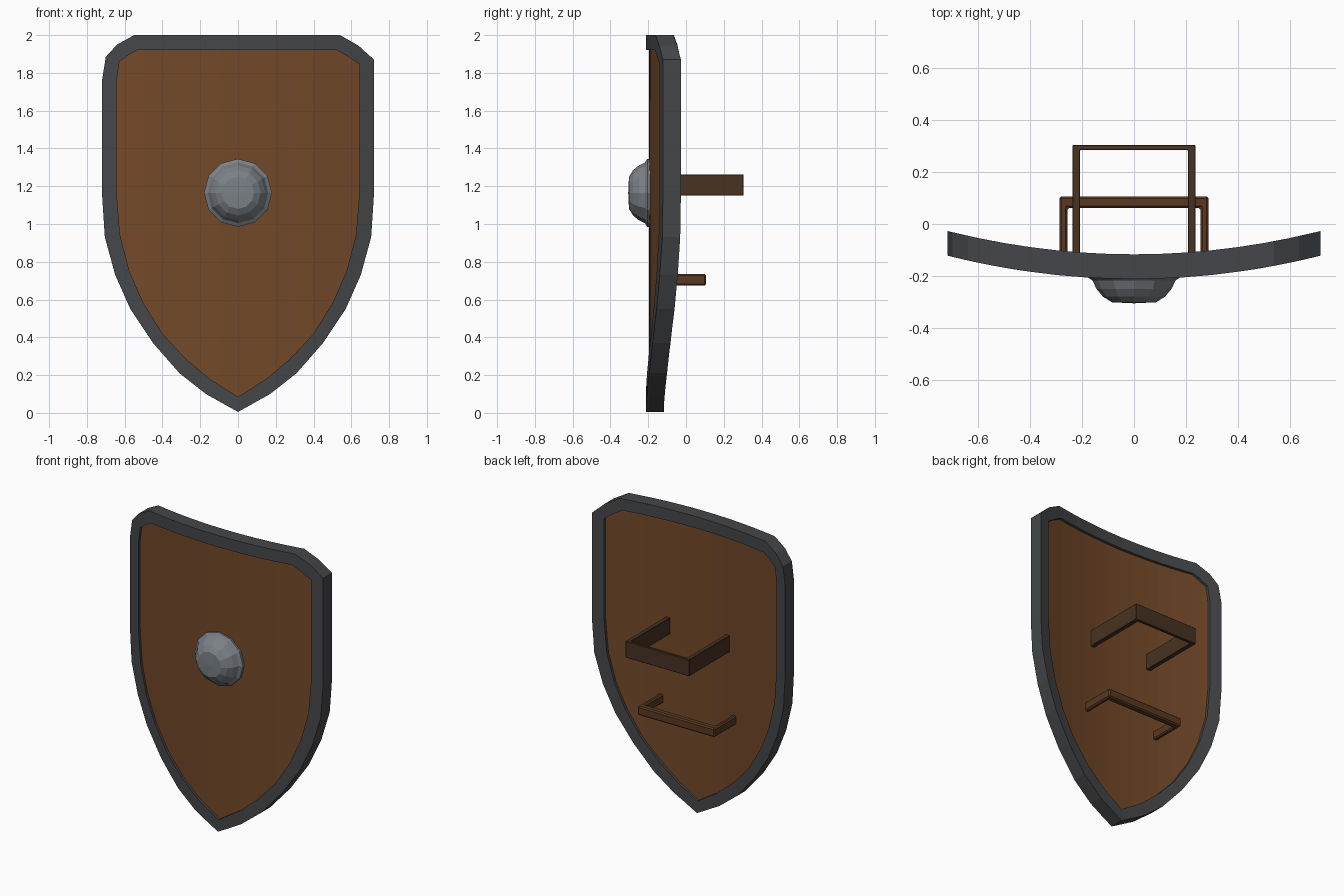
import bpy, bmesh
from math import sin, cos, pi

if "Cube" in bpy.data.objects:
    bpy.data.objects.remove(bpy.data.objects["Cube"])

def material(name, rgb):
    m = bpy.data.materials.new(name)
    m.diffuse_color = (*rgb, 1)
    m.use_nodes = True
    m.node_tree.nodes["Principled BSDF"].inputs["Base Color"].default_value = m.diffuse_color
    return m

wood = material("wood", (0.17, 0.066, 0.022))
iron = material("dark_iron", (0.06, 0.062, 0.067))
steel = material("steel", (0.2, 0.22, 0.24))
leather = material("leather", (0.065, 0.032, 0.016))
grip_wood = material("grip_wood", (0.10, 0.04, 0.015))

def finish(name, bm, mat):
    bmesh.ops.recalc_face_normals(bm, faces=bm.faces)
    me = bpy.data.meshes.new(name)
    bm.to_mesh(me)
    bm.free()
    me.materials.append(mat)
    ob = bpy.data.objects.new(name, me)
    bpy.context.collection.objects.link(ob)
    return ob

# Outlines in (x, z): mirrored lower curve plus the clipped top corners
def outline(tip, side, right, left):
    return [(0, tip)] + side + right + left + [(-x, z) for x, z in reversed(side)]

outer = outline(0.005,
    [(.17, .10), (.31, .21), (.45, .37), (.57, .55), (.65, .73), (.705, .93), (.72, 1.16)],
    [(.72, 1.765), (.72, 1.87), (.637, 1.945), (.54, 2.0)],
    [(-.55, 2.0), (-.64, 1.95), (-.70, 1.885), (-.72, 1.76)])
inner = outline(0.085,
    [(.15, .18), (.28, .29), (.40, .42), (.50, .58), (.575, .75), (.625, .945), (.643, 1.17)],
    [(.643, 1.75), (.643, 1.845), (.58, 1.888), (.52, 1.922)],
    [(-.53, 1.922), (-.58, 1.895), (-.628, 1.86), (-.643, 1.75)])
middle = [((a + c) / 2, (b + d) / 2) for (a, b), (c, d) in zip(outer, inner)]

# Cut a flat panel into vertical strips, curve it and thicken it backwards
def curved_panel(name, bm, y_front, depth, mat):
    for i in range(-6, 7):
        bmesh.ops.bisect_plane(bm, geom=bm.verts[:] + bm.edges[:] + bm.faces[:],
                               plane_co=(i * 0.1, 0, 0), plane_no=(1, 0, 0), dist=1e-4)
    for v in bm.verts:
        v.co.y = y_front + 0.09 * (v.co.x / 0.72) ** 2
    front = bm.faces[:]
    ext = bmesh.ops.extrude_face_region(bm, geom=front, use_keep_orig=True)
    for v in ext["geom"]:
        if isinstance(v, bmesh.types.BMVert):
            v.co.y += depth
    return finish(name, bm, mat)

# Wooden board
bm = bmesh.new()
bm.faces.new([bm.verts.new((x, 0, z)) for x, z in middle])
curved_panel("board", bm, -0.195, 0.06, wood)

# Metal rim
bm = bmesh.new()
o = [bm.verts.new((x, 0, z)) for x, z in outer]
n = [bm.verts.new((x, 0, z)) for x, z in inner]
for i in range(len(o)):
    j = (i + 1) % len(o)
    bm.faces.new((o[i], o[j], n[j], n[i]))
curved_panel("rim", bm, -0.212, 0.095, iron)

# Twelve-sided domed boss
bm = bmesh.new()
profile = [(.18, -.18), (.18, -.205), (.16, -.218), (.145, -.25), (.12, -.28), (.085, -.302)]
rings = [[bm.verts.new((r * cos(k * pi / 6), y, 1.165 + r * sin(k * pi / 6)))
          for k in range(12)] for r, y in profile]
for a, b in zip(rings, rings[1:]):
    for k in range(12):
        m = (k + 1) % 12
        bm.faces.new((a[k], a[m], b[m], b[k]))
bm.faces.new(rings[0])
tip = bm.verts.new((0, -.306, 1.165))
for k in range(12):
    bm.faces.new((rings[-1][k], rings[-1][(k + 1) % 12], tip))
finish("boss", bm, steel)

# U-shaped handles on the back
def handle(name, half, y_back, leg, bar, z0, z1, bevel, mat):
    y0 = -0.15
    pts = [(-half, y0), (-half, y_back), (half, y_back), (half, y0),
           (half - leg, y0), (half - leg, y_back - bar),
           (leg - half, y_back - bar), (leg - half, y0)]
    bm = bmesh.new()
    f = bm.faces.new([bm.verts.new((x, y, z0)) for x, y in pts])
    ext = bmesh.ops.extrude_face_region(bm, geom=[f], use_keep_orig=True)
    for v in ext["geom"]:
        if isinstance(v, bmesh.types.BMVert):
            v.co.z = z1
    ob = finish(name, bm, mat)
    mod = ob.modifiers.new("bevel", 'BEVEL')
    mod.width = bevel
    mod.segments = 1

handle("arm_strap", 0.238, 0.305, 0.03, 0.02, 1.15, 1.262, 0.003, leather)
handle("hand_grip", 0.287, 0.107, 0.03, 0.045, 0.674, 0.735, 0.008, grip_wood)
